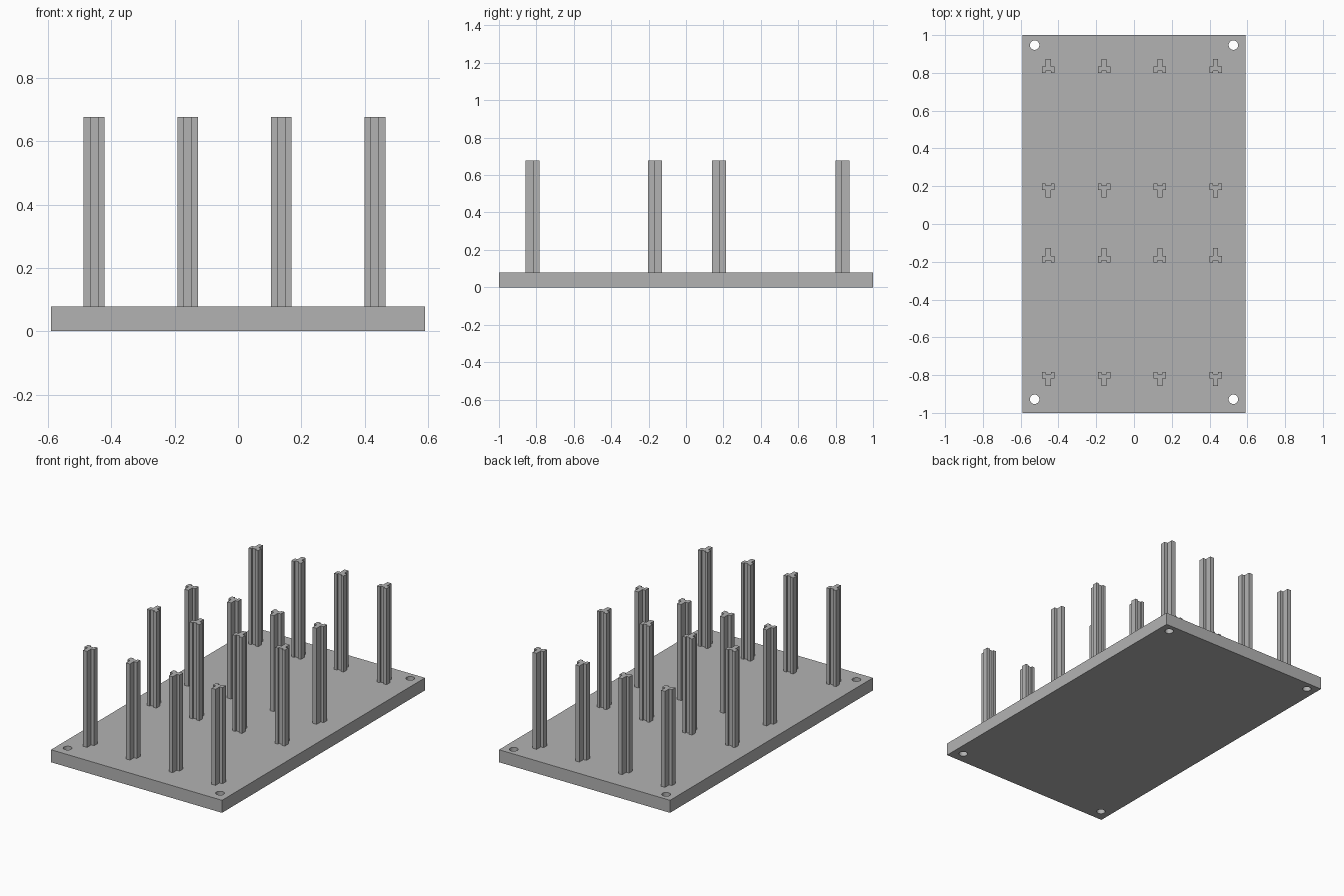
import bpy
import bmesh

cube = bpy.data.objects.get("Cube")
if cube:
    bpy.data.objects.remove(cube, do_unlink=True)

PLATE_TOP, POST_TOP = 0.078, 0.677

grey = bpy.data.materials.new("plain grey")
grey.use_nodes = True
colour = (0.45, 0.45, 0.45, 1)
grey.diffuse_color = colour
grey.node_tree.nodes["Principled BSDF"].inputs["Base Color"].default_value = colour


def prism(name, outline, z0, z1):
    """Extrude a closed outline from z0 up to z1."""
    bm = bmesh.new()
    base = bm.faces.new([bm.verts.new((x, y, z0)) for x, y in outline])
    top = bmesh.ops.extrude_face_region(bm, geom=[base])["geom"]
    verts = [g for g in top if isinstance(g, bmesh.types.BMVert)]
    bmesh.ops.translate(bm, verts=verts, vec=(0, 0, z1 - z0))
    bmesh.ops.recalc_face_normals(bm, faces=bm.faces)
    mesh = bpy.data.meshes.new(name)
    bm.to_mesh(mesh)
    bm.free()
    mesh.materials.append(grey)
    obj = bpy.data.objects.new(name, mesh)
    bpy.context.collection.objects.link(obj)
    return obj


# Base plate
plate = prism("base_plate", [(-0.59, -1), (0.59, -1), (0.59, 1), (-0.59, 1)], 0, PLATE_TOP)

# Corner screw holes
for x in (-0.526, 0.526):
    for y in (-0.928, 0.947):
        bpy.ops.mesh.primitive_cylinder_add(vertices=32, radius=0.025, depth=0.4, location=(x, y, 0))
        cutter = bpy.context.object
        cutter.name = "hole_cutter"
        cutter.hide_render = True
        cutter.data.materials.append(grey)
        mod = plate.modifiers.new("hole", "BOOLEAN")
        mod.object = cutter
        mod.solver = "EXACT"
        bpy.context.view_layer.objects.active = plate
        bpy.ops.object.modifier_apply(modifier=mod.name)
        bpy.data.objects.remove(cutter, do_unlink=True)

# T-shaped posts with a shallow groove in the bar; right half is mirrored
half = [(0.0135, -0.0275), (0.0135, -0.0375), (0.033, -0.0375),
        (0.033, -0.003), (0.0135, -0.003), (0.0135, 0.0375)]
profile = half + [(-x, y) for x, y in reversed(half)]

# Rows face each other in pairs, so the stem direction alternates
rows = [("front", -0.8205, -1), ("mid_front", -0.1655, 1),
        ("mid_back", 0.1765, -1), ("back", 0.837, 1)]
for row, y, stem in rows:
    for i in range(4):
        x = -0.454 + 0.2953 * i
        outline = [(x + px, y + stem * py) for px, py in profile]
        prism(f"{row}_post_{i + 1}", outline, PLATE_TOP, POST_TOP)
